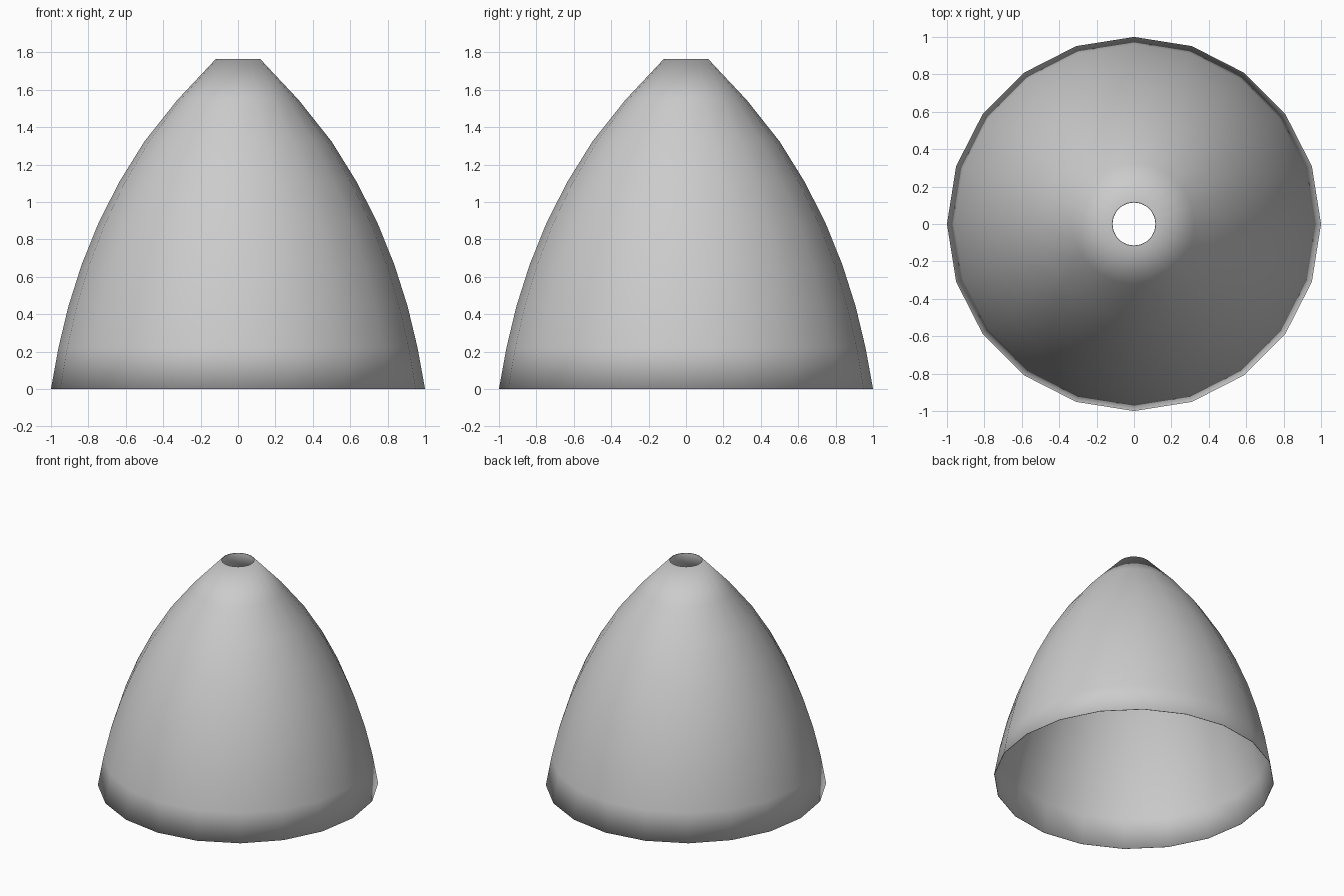
import bpy, bmesh, math

if "Cube" in bpy.data.objects:
    bpy.data.objects.remove(bpy.data.objects["Cube"])

SIDES = 20
HEIGHT = 1.765
# Shell radii at equally spaced heights, bottom to top
RADII = [1.0, 0.96, 0.907, 0.837, 0.748, 0.637, 0.50, 0.325, 0.118]

# Domed shade: lathed rings, open at the base and at the small top hole
bm = bmesh.new()
rings = []
for i, r in enumerate(RADII):
    z = HEIGHT * i / (len(RADII) - 1)
    rings.append([bm.verts.new((r * math.cos(2 * math.pi * k / SIDES),
                                r * math.sin(2 * math.pi * k / SIDES), z))
                  for k in range(SIDES)])
for lower, upper in zip(rings, rings[1:]):
    for k in range(SIDES):
        n = (k + 1) % SIDES
        bm.faces.new((lower[k], lower[n], upper[n], upper[k])).smooth = True

mesh = bpy.data.meshes.new("domed_shade")
bm.to_mesh(mesh)
bm.free()
shade = bpy.data.objects.new("domed_shade", mesh)
bpy.context.collection.objects.link(shade)

# Paper-thin wall, thickened inward
wall = shade.modifiers.new("thin_wall", 'SOLIDIFY')
wall.thickness = 0.004
wall.offset = -1
